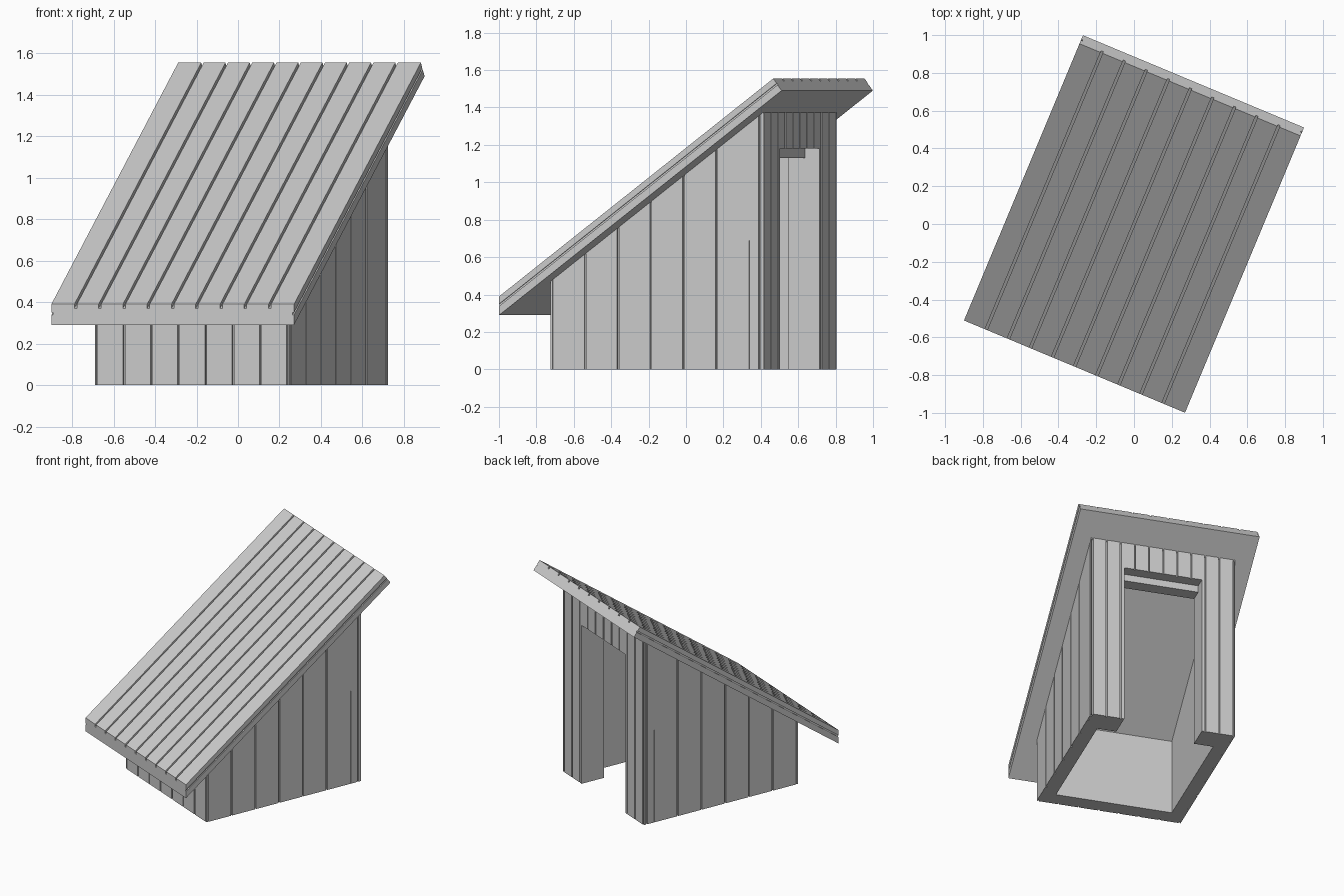
import bpy
import math
from mathutils import Matrix

cube = bpy.data.objects.get("Cube")
if cube:
    bpy.data.objects.remove(cube, do_unlink=True)

mat = bpy.data.materials.new("plain_grey")
mat.use_nodes = True
grey = (0.6, 0.6, 0.6, 1)
mat.diffuse_color = grey
mat.node_tree.nodes["Principled BSDF"].inputs["Base Color"].default_value = grey

TURN = Matrix.Rotation(math.radians(-22.65), 4, 'Z')
SLOPE = 0.7335
HALF_W, HALF_L = 0.634, 0.818          # roof half width and half length
WALL_U, FRONT, BACK = 0.509, -0.574, 0.66
GROOVE, SKIN = 0.010, 0.012            # board gap and board thickness
DOOR, DOOR_TOP = 0.275, 1.18


def under(v):
    """Height of the roof underside."""
    return 0.29 + SLOPE * (v + HALF_L)


def prism(geo, u0, u1, profile):
    """Extrude a (v, z) outline across the width."""
    verts, faces = geo
    b, n = len(verts), len(profile)
    verts += [(u, v, z) for u in (u0, u1) for v, z in profile]
    faces.append([b + i for i in range(n)])
    faces.append([b + n + i for i in reversed(range(n))])
    for i in range(n):
        j = (i + 1) % n
        faces.append([b + j, b + i, b + n + i, b + n + j])


def block(geo, u0, u1, v0, v1, z0=0.0, top=None):
    """Upright block, cut by the roof slope unless a flat top is given."""
    t0, t1 = (under(v0), under(v1)) if top is None else (top, top)
    prism(geo, u0, u1, [(v0, z0), (v1, z0), (v1, t1), (v0, t0)])


def finish(name, geo):
    mesh = bpy.data.meshes.new(name)
    mesh.from_pydata(geo[0], [], geo[1])
    mesh.transform(TURN)
    mesh.materials.append(mat)
    mesh.update()
    obj = bpy.data.objects.new(name, mesh)
    bpy.context.scene.collection.objects.link(obj)
    # Outward normals
    import bmesh
    bm = bmesh.new()
    bm.from_mesh(mesh)
    bmesh.ops.recalc_face_normals(bm, faces=bm.faces)
    bm.to_mesh(mesh)
    bm.free()
    return obj


def boards(start, end, grooves, gap=GROOVE):
    """Intervals left between grooves."""
    edges = [start] + [g + s * gap / 2 for g in grooves for s in (-1, 1)] + [end]
    return list(zip(edges[::2], edges[1::2]))


def roof_layer(d0, d1):
    """Outline of a roof layer between two depths below the top."""
    def back(d):
        v = 0.77 + 0.48 * d
        return v, under(v) + 0.1 - d
    return [(-HALF_L, 0.39 - d0), (-HALF_L, 0.39 - d1), back(d1), back(d0)]


# Roof: deck with a slim side groove, and ten boards on top
deck = ([], [])
for d0, d1, inset in ((0.02, 0.04, 0), (0.04, 0.052, 0.008), (0.052, 0.1, 0)):
    prism(deck, -HALF_W + inset, HALF_W - inset, roof_layer(d0, d1))
finish("roof_deck", deck)

planks = ([], [])
step = 2 * HALF_W / 10
for a, b in boards(-HALF_W, HALF_W, [-HALF_W + step * i for i in range(1, 10)], 0.013):
    prism(planks, a, b, roof_layer(0, 0.02))
finish("roof_boards", planks)

# Wall cores
core_u, core_f, core_b = WALL_U - SKIN, FRONT + SKIN, BACK - SKIN
inner_u, inner_f, inner_b = 0.41, -0.455, 0.48

front = ([], [])
block(front, -core_u, core_u, core_f, inner_f)
finish("front_wall", front)

for name, side in (("left_wall", 1), ("right_wall", -1)):
    wall = ([], [])
    block(wall, side * inner_u, side * core_u, inner_f, inner_b)
    finish(name, wall)
    # Door jamb on the same side
    jamb = ([], [])
    block(jamb, side * DOOR, side * core_u, inner_b, core_b)
    finish(name.replace("wall", "door_jamb"), jamb)

# Lintel, stepped down towards the inside
lintel = ([], [])
prism(lintel, -DOOR, DOOR, [
    (core_b, DOOR_TOP), (core_b, under(core_b)), (inner_b, under(inner_b)),
    (inner_b, 1.13), (0.575, 1.13), (0.575, DOOR_TOP)])
finish("door_lintel", lintel)

# Front siding
edge = 0.4985
siding = ([], [])
for a, b in boards(-WALL_U, WALL_U, [-edge + 2 * edge * i / 7 for i in range(8)]):
    block(siding, a, b, FRONT, core_f)
finish("front_siding", siding)

# Back siding, stopping above the doorway
siding = ([], [])
for a, b in boards(-WALL_U, WALL_U, [-edge + 2 * edge * i / 10 for i in range(11)]):
    cuts = [a] + [d for d in (-DOOR, DOOR) if a < d < b] + [b]
    for p, q in zip(cuts, cuts[1:]):
        inside = abs((p + q) / 2) < DOOR
        block(siding, p, q, core_b, BACK, DOOR_TOP if inside else 0)
finish("back_siding", siding)

# Side siding, with a short seam near the back corner
grooves = [-0.562 + 0.19 * i for i in range(6)] + [0.637]
seam, seam_top = 0.578, 0.69
for name, side in (("left_siding", 1), ("right_siding", -1)):
    siding = ([], [])
    for a, b in boards(core_f, core_b, grooves):
        u0, u1 = side * core_u, side * WALL_U
        if a < seam < b:
            block(siding, u0, u1, a, seam - 0.002, 0, seam_top)
            block(siding, u0, u1, seam + 0.002, b, 0, seam_top)
            block(siding, u0, u1, a, b, seam_top)
        else:
            block(siding, u0, u1, a, b)
    finish(name, siding)
